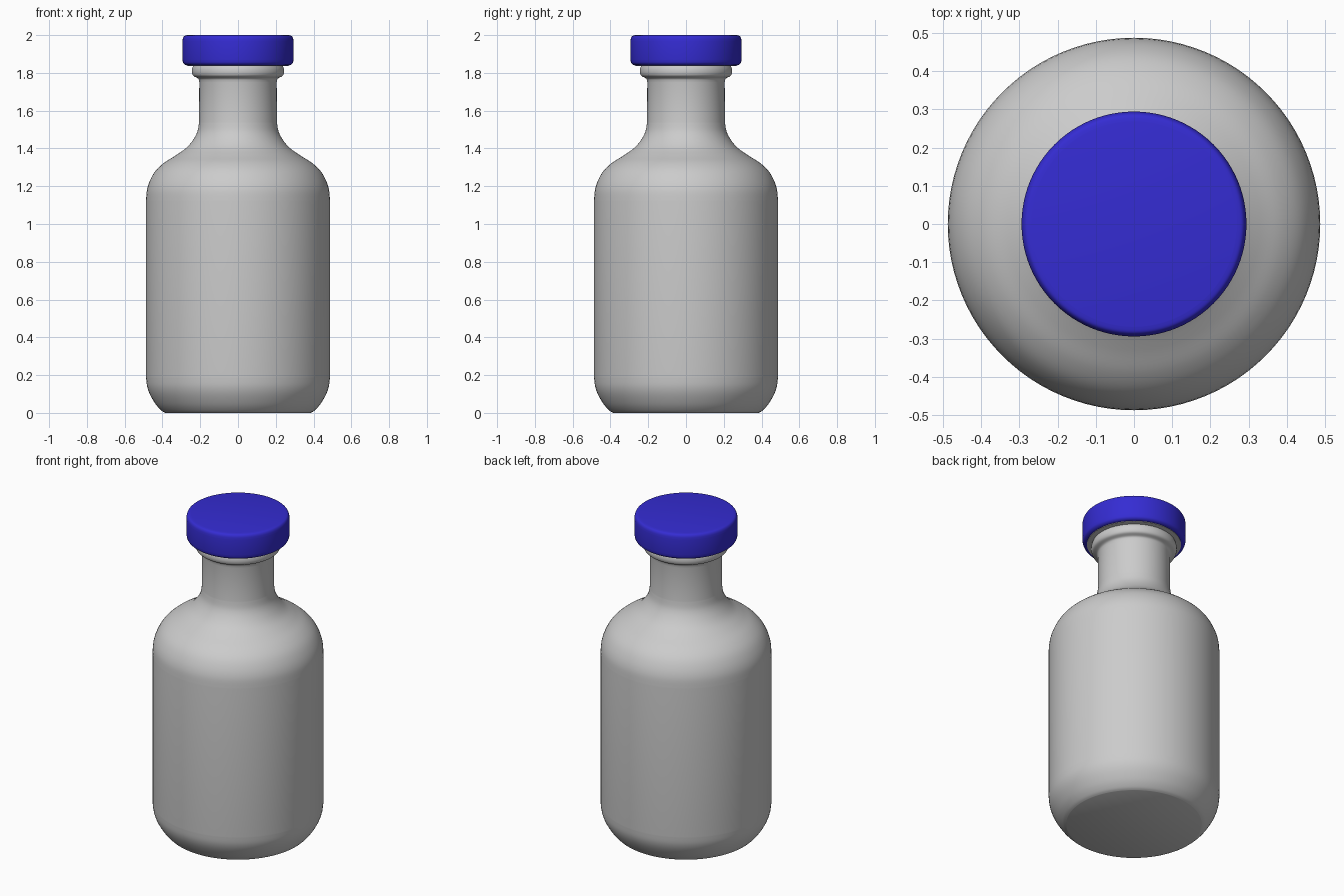
import bpy, bmesh, math

if "Cube" in bpy.data.objects:
    bpy.data.objects.remove(bpy.data.objects["Cube"])

SEGMENTS = 96


def smooth_path(pts, steps=5):
    """Catmull-Rom curve through a few profile points."""
    out = []
    for i in range(len(pts) - 1):
        a, b, c, d = pts[max(i - 1, 0)], pts[i], pts[i + 1], pts[min(i + 2, len(pts) - 1)]
        for s in range(steps):
            t = s / steps
            out.append(tuple(0.5 * (2 * q + (r - p) * t + (2 * p - 5 * q + 4 * r - u) * t * t
                                    + (3 * q - p - 3 * r + u) * t ** 3)
                             for p, q, r, u in zip(a, b, c, d)))
    return out + [pts[-1]]


def lathe(name, profile):
    """Revolve (radius, z) points about z and close both ends with flat discs."""
    bm = bmesh.new()
    rings = []
    for r, z in profile:
        rings.append([bm.verts.new((r * math.cos(2 * math.pi * k / SEGMENTS),
                                    r * math.sin(2 * math.pi * k / SEGMENTS), z))
                      for k in range(SEGMENTS)])
    for lo, hi in zip(rings, rings[1:]):
        for k in range(SEGMENTS):
            n = (k + 1) % SEGMENTS
            bm.faces.new((lo[k], lo[n], hi[n], hi[k]))
    bm.faces.new(rings[0][::-1])
    bm.faces.new(rings[-1])
    mesh = bpy.data.meshes.new(name)
    bm.to_mesh(mesh)
    bm.free()
    obj = bpy.data.objects.new(name, mesh)
    bpy.context.collection.objects.link(obj)
    bpy.ops.object.select_all(action='DESELECT')
    obj.select_set(True)
    bpy.context.view_layer.objects.active = obj
    bpy.ops.object.shade_smooth_by_angle(angle=math.radians(35))
    return obj


# Bottle: rounded base, straight wall, curved shoulder, neck
base = smooth_path([(0.385, 0.0), (0.405, 0.012), (0.435, 0.045), (0.465, 0.095),
                    (0.481, 0.14), (0.487, 0.19)])
shoulder = smooth_path([(0.487, 1.12), (0.482, 1.18), (0.465, 1.233), (0.435, 1.283),
                        (0.39, 1.325), (0.33, 1.363), (0.275, 1.402), (0.238, 1.445),
                        (0.215, 1.49), (0.206, 1.54)])
# Rolled lip, ending in the grey liner ring under the cap
lip = smooth_path([(0.205, 1.75), (0.211, 1.77), (0.235, 1.783), (0.243, 1.80),
                   (0.243, 1.82), (0.238, 1.836)])
liner = [(0.268, 1.837), (0.268, 1.85)]
lathe("bottle", base + shoulder + lip + liner)

# Cap: rounded disc
cap = lathe("cap", smooth_path([(0.266, 1.839), (0.280, 1.843), (0.290, 1.853), (0.294, 1.87)])
            + smooth_path([(0.294, 1.968), (0.291, 1.985), (0.283, 1.996), (0.268, 2.0)]))
blue = bpy.data.materials.new("cap_blue")
blue.diffuse_color = (0.035, 0.025, 0.65, 1.0)
blue.use_nodes = True
blue.node_tree.nodes["Principled BSDF"].inputs["Base Color"].default_value = blue.diffuse_color
cap.data.materials.append(blue)
